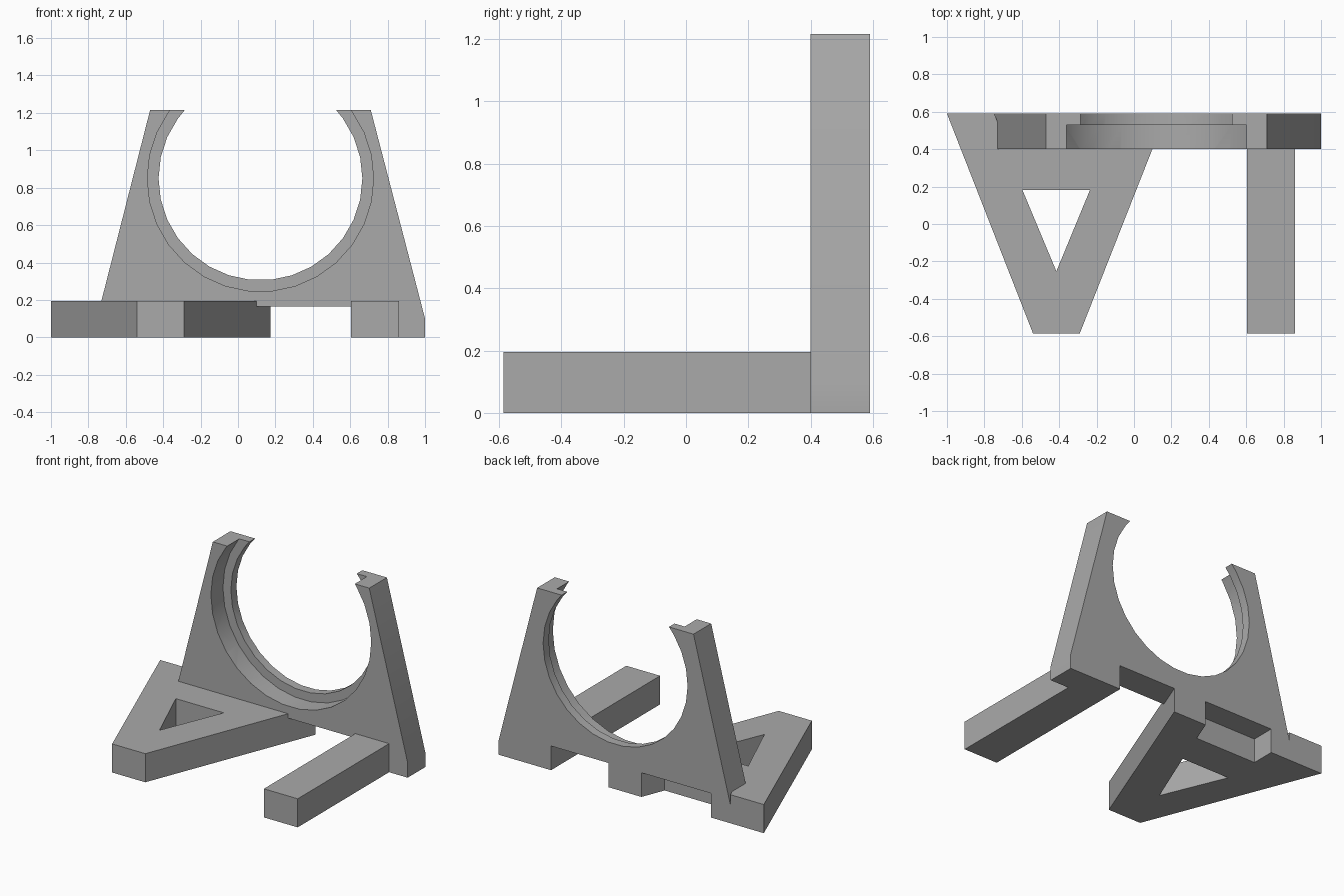
import bpy, bmesh, math
from mathutils import Matrix

old = bpy.data.objects.get("Cube")
if old:
    bpy.data.objects.remove(old, do_unlink=True)

GREY = (0.40, 0.40, 0.40, 1)
grey = bpy.data.materials.new("plain_grey")
grey.use_nodes = True
grey.diffuse_color = GREY
grey.node_tree.nodes["Principled BSDF"].inputs["Base Color"].default_value = GREY

BACK, FRONT = 0.59, 0.40      # plate depth range
FOOT_H = 0.195                # height of the feet
CX, CZ, TOP = 0.12, 0.85, 1.215
SIDES = 30


def prism(name, loops, start, depth, upright=False):
    """Extrude flat outlines; any loop after the first is a hole."""
    bm = bmesh.new()
    edges = []
    for loop in loops:
        vs = [bm.verts.new((a, start, b) if upright else (a, b, start)) for a, b in loop]
        edges += [bm.edges.new((v, vs[i - 1])) for i, v in enumerate(vs)]
    bmesh.ops.triangle_fill(bm, edges=edges, use_beauty=True)
    ext = bmesh.ops.extrude_face_region(bm, geom=bm.faces[:], use_keep_orig=True)
    move = (0, depth, 0) if upright else (0, 0, depth)
    bmesh.ops.translate(bm, verts=[g for g in ext["geom"] if isinstance(g, bmesh.types.BMVert)], vec=move)
    bmesh.ops.recalc_face_normals(bm, faces=bm.faces[:])
    mesh = bpy.data.meshes.new(name)
    bm.to_mesh(mesh)
    bm.free()
    mesh.materials.append(grey)
    obj = bpy.data.objects.new(name, mesh)
    bpy.context.collection.objects.link(obj)
    return obj


def ring(radius):
    step = math.tau / SIDES
    return [(CX + radius * math.cos(i * step), CZ + radius * math.sin(i * step)) for i in range(SIDES)]


def cradle_arc(radius):
    """Open circle, clipped at the plate top, running right to left underneath."""
    pts = ring(radius)
    right = [p for p in pts if p[0] > CX and p[1] < TOP]
    left = [p for p in pts if p[0] < CX and p[1] < TOP]
    right.sort(key=lambda p: -p[1])
    left.sort(key=lambda p: p[1])
    half = math.sqrt(radius ** 2 - (TOP - CZ) ** 2)
    return [(CX + half, TOP)] + right + left + [(CX - half, TOP)]


# Upright plate with open round cradle and two feet
outline = cradle_arc(0.545) + [(-0.47, TOP), (-0.78, 0), (-0.6, 0), (-0.6, 0.165),
                               (0.605, 0.165), (0.605, 0), (1, 0), (1, 0.1), (0.71, TOP)]
plate = prism("cradle_plate", [outline], FRONT, BACK - FRONT, upright=True)

# Wider recess cut from the front of the cradle, leaving a lip at the back
cutter = prism("recess_cutter", [ring(0.605)], FRONT - 0.1, 0.23, upright=True)
cutter.hide_render = True
cutter.hide_viewport = True
cut = plate.modifiers.new("recess", "BOOLEAN")
cut.operation = "DIFFERENCE"
cut.solver = "EXACT"
cut.object = cutter
bpy.context.view_layer.objects.active = plate
plate.select_set(True)
bpy.ops.object.modifier_apply(modifier=cut.name)
bpy.data.objects.remove(cutter, do_unlink=True)

# Forked foot: tapering legs, a crossbar and a triangular opening
fork = [(-1, BACK), (-0.54, -0.585), (-0.29, -0.585), (0.173, BACK), (-0.077, BACK),
        (-0.14, 0.43), (-0.685, 0.43), (-0.747, BACK)]
opening = [(-0.597, 0.183), (-0.415, -0.253), (-0.235, 0.183)]
forked_foot = prism("forked_foot", [fork, opening], 0, FOOT_H)

# Straight foot
straight_foot = prism("straight_foot", [[(0.605, -0.585), (0.86, -0.585), (0.86, FRONT), (0.605, FRONT)]], 0, FOOT_H)

for obj in (plate, forked_foot, straight_foot):
    obj.select_set(True)
bpy.ops.object.shade_smooth_by_angle(angle=math.radians(30))
